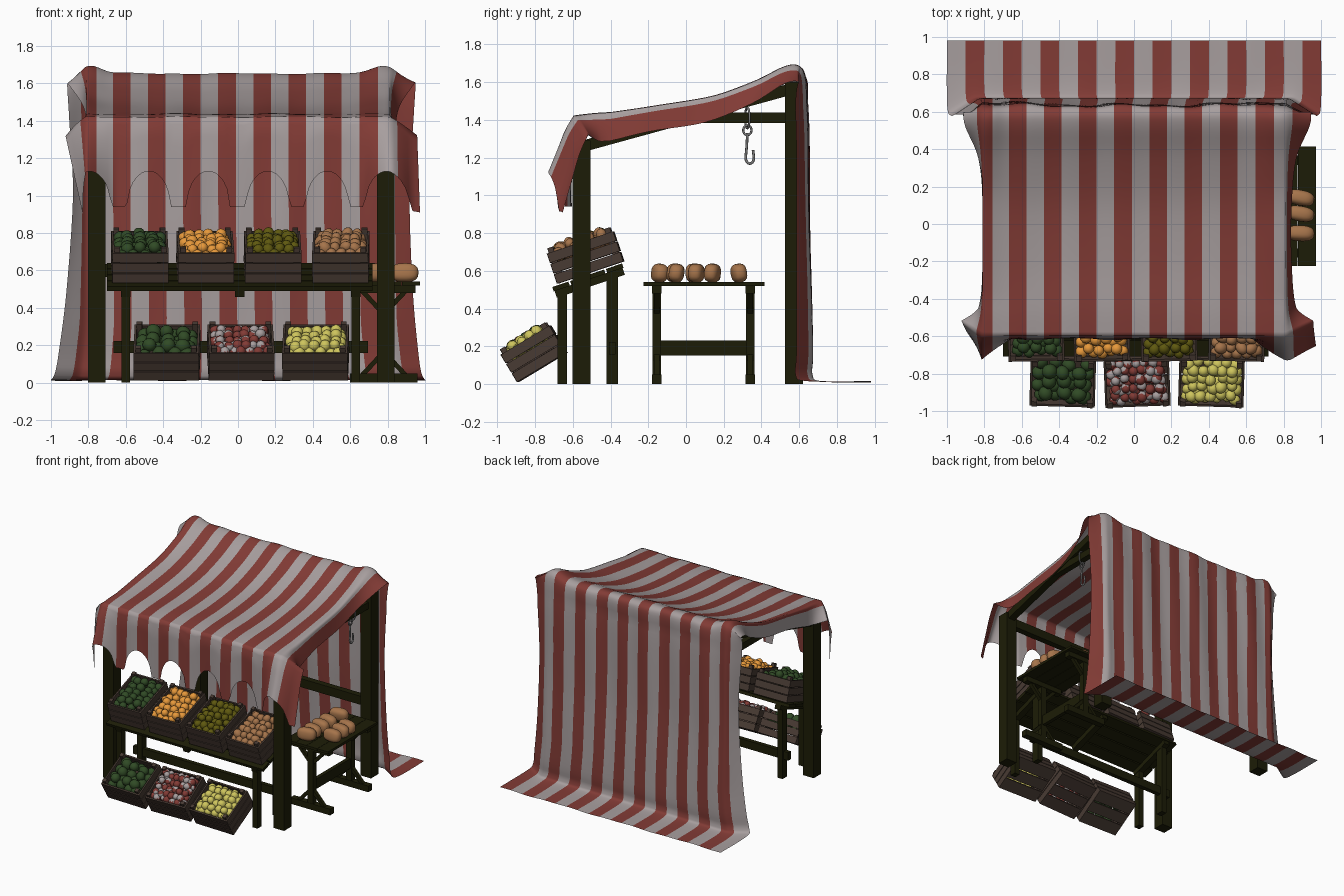
import bpy, bmesh, math, random
from mathutils import Matrix, Vector, Euler

random.seed(4)
if "Cube" in bpy.data.objects:
    bpy.data.objects.remove(bpy.data.objects["Cube"], do_unlink=True)


def material(name, r, g, b):
    m = bpy.data.materials.new(name)
    m.use_nodes = True
    m.diffuse_color = (r, g, b, 1)
    m.node_tree.nodes["Principled BSDF"].inputs["Base Color"].default_value = (r, g, b, 1)
    return m


WHITE = material("cloth_white", .39, .345, .345)
RED = material("cloth_red", .225, .044, .036)
WOOD = material("dark_wood", .012, .012, .002)
CRATE = material("crate_brown", .065, .043, .033)
GREEN = material("leaf_green", .03, .07, .019)
ORANGE = material("orange", .83, .33, .045)
OLIVE = material("olive", .115, .1, .005)
TAN = material("crust_tan", .38, .175, .07)
YELLOW = material("yellow", .62, .56, .11)
METAL = material("grey_metal", .2, .2, .2)


def finish(name, bm, mats, matrix=Matrix(), smooth=False):
    mesh = bpy.data.meshes.new(name)
    bm.to_mesh(mesh)
    bm.free()
    for m in mats:
        mesh.materials.append(m)
    for p in mesh.polygons:
        p.use_smooth = smooth
    ob = bpy.data.objects.new(name, mesh)
    bpy.context.collection.objects.link(ob)
    ob.matrix_world = matrix


def boxes(name, parts, mat=WOOD, matrix=Matrix()):
    """Each part is (centre, size) or (centre, size, rotation)."""
    bm = bmesh.new()
    for part in parts:
        rot = Euler(part[2]) if len(part) > 2 else Euler()
        bmesh.ops.create_cube(bm, size=1, matrix=Matrix.LocRotScale(Vector(part[0]), rot, Vector(part[1])))
    finish(name, bm, [mat], matrix)


# Stall frame
LX, RX, FY, BY = -.755, .79, -.553, .572
MX, SPAN = (LX + RX) / 2, RX - LX
for side, x in (("right", LX), ("left", RX)):
    boxes(side + "_front_post", [((x, FY, .645), (.095, .095, 1.29))])
    boxes(side + "_back_post", [((x, BY, .8), (.095, .095, 1.6))])
    boxes(side + "_rafter", [((x, 0, 1.41), (.06, 1.17, .06), (.268, 0, 0))])
    boxes(side + "_brace", [((x, .27, 1.41), (.05, .6, .055))])
boxes("front_rail", [((MX, FY, 1.24), (SPAN, .05, .07))])
boxes("back_top_rail", [((MX, BY, 1.56), (SPAN, .05, .07))])
boxes("back_low_rail", [((MX, BY, .6), (SPAN, .05, .07))])

# Striped cloth: rows of (y, z, half width, side drop) from front edge to floor
PROFILE = [Vector(p) for p in (
    (-.595, 1.42, .94, .1), (-.45, 1.435, .85, .15), (-.2, 1.445, .825, .13),
    (.1, 1.482, .825, .13), (.35, 1.56, .85, .1), (.52, 1.638, .92, .06),
    (.6, 1.648, .93, .05), (.645, 1.59, .93, .03), (.665, 1.4, .92, 0),
    (.67, 1, .9, 0), (.675, .5, .925, 0), (.675, .17, .96, 0),
    (.67, .05, .98, 0), (.72, .015, 1, 0), (.98, .012, 1, 0))]
SUB, STRIPES, VAL = 6, 20, 12


def clamp(v):
    return max(0, min(1, v))


def smooth_rows(points, steps):
    rows = []
    for i in range(len(points) - 1):
        a, b, c, d = (points[min(max(i + k, 0), len(points) - 1)] for k in (-1, 0, 1, 2))
        for s in range(steps):
            t = s / steps
            rows.append(.5 * (2 * b + (c - a) * t + (2 * a - 5 * b + 4 * c - d) * t * t
                              + (3 * b - a - 3 * c + d) * t ** 3))
    return rows + [points[-1]]


def cloth_point(row, u):
    y, z, width, drop = row
    edge = max(0, (abs(u) - .86) / .14)
    inner = max(.81, .86 * width)
    x = inner * min(1, abs(u) / .86) + (width - inner) * edge
    x = math.copysign(x, u) + (.018 - .03 * (1 - u ** 6)) * min(1, z)
    corner = math.exp(-((abs(u) - .83) / .09) ** 2)
    wrinkle = .006 * math.sin(11 * u + 3 * y) + .004 * math.sin(23 * u - 2 * z)
    sag = .07 * u ** 4 * (1 - edge * .5) * max(0, 1 - ((y - .1) / .5) ** 2)
    high = clamp((z - 1.5) / .15)
    if y > .61:
        # Curtain hangs straight in the middle; its edges wrap forward round the posts
        wrap = .09 * edge * clamp((y - .6) * 16) * clamp(1 - max(0, y - .68) * 4)
        y += wrinkle * min(1, z) - wrap - .03 * (1 - abs(u) ** 3) * clamp(z * 1.5 - .15) * (1 - high)
    else:
        y += .08 * edge * clamp((-.45 - y) / .15)
        z += wrinkle * .4 + sag
    z += .04 * corner * high
    return Vector((x, y, max(.008, z + wrinkle * .4 * clamp(y * 10 - 7) - drop * edge ** 1.2)))


def valance_point(t, u):
    top = cloth_point(PROFILE[0], u)
    flare = clamp((abs(u) - .68) / .2)
    edge = max(0, (abs(u) - .86) / .14)
    d = (top.x + .159) % .318 - .159
    d = abs(abs(d) - .159)
    bottom = .94 - .03 * edge + (.19 * math.sqrt(1 - (d / .115) ** 2) if d < .115 else 0)
    roll = math.sin(min(1, t * 3) * math.pi / 2)
    y = top.y - .018 * roll - .125 * t * flare + .008 * t * math.sin(14 * u)
    pull = .09 * t * edge if u < 0 else .015 * t * edge
    return Vector((top.x + pull, y, top.z + (bottom - top.z) * t))


bm = bmesh.new()
cols = [-1 + 2 * i / (SUB * STRIPES) for i in range(SUB * STRIPES + 1)]
grid = [[bm.verts.new(valance_point(1 - r / VAL, u)) for u in cols] for r in range(VAL)]
grid += [[bm.verts.new(cloth_point(row, u)) for u in cols] for row in smooth_rows(PROFILE, 5)]
for low, high in zip(grid, grid[1:]):
    for i in range(SUB * STRIPES):
        f = bm.faces.new((low[i], low[i + 1], high[i + 1], high[i]))
        f.material_index = (i // SUB) % 2
finish("striped_canopy", bm, [WHITE, RED], smooth=True)

# Sloped display bench
TILT = math.radians(18.7)
slope = Matrix.Translation((.01, -.52, .565)) @ Matrix.Rotation(TILT, 4, 'X')
boxes("bench_slats", [((0, -.15 + .1 * i, 0), (1.42, .09, .024)) for i in range(4)], WOOD, slope)
boxes("bench_bearers", [((x, 0, -.03), (.05, .38, .04)) for x in (-.61, 0, .62)], WOOD, slope)
for side, x in (("right", -.6), ("left", .63)):
    boxes(side + "_bench_front_leg", [((x, -.655, .25), (.045, .05, .5))])
    boxes(side + "_bench_back_leg", [((x, -.39, .285), (.045, .06, .57))])
boxes("bench_stretcher", [((.015, -.39, .19), (1.36, .035, .065))])

# Bread table on trestles
boxes("table_top", [((.63 + .098 * i, .095, .53), (.096, .64, .02)) for i in range(4)])
boxes("table_stretcher", [((.78, .09, .19), (.03, .5, .08))])
for side, y in (("front", -.155), ("back", .34)):
    parts = [((.78, y, .26), (.05, .045, .5)), ((.78, y, .025), (.36, .05, .05)),
             ((.78, y, .5), (.34, .05, .04))]
    for s in (-1, 1):
        parts.append(((.78 + s * .06, y, .1), (.025, .03, .17), (0, -s * .75, 0)))
        parts.append(((.78 + s * .06, y, .43), (.025, .03, .17), (0, s * .75, 0)))
    boxes(side + "_trestle", parts)

# Loaves, slightly boxy
bm = bmesh.new()
for x, y in [(.89, v) for v in (.14, .055, -.05)] + [(.72, v) for v in (.28, .14, .04, -.06, -.14)]:
    rot = Euler((random.uniform(-.2, .2), 0, random.uniform(-.25, .25)))
    loaf = bmesh.ops.create_icosphere(bm, subdivisions=3, radius=1)["verts"]
    for v in loaf:
        v.co = [math.copysign(abs(c) ** .75, c) for c in v.co]
    bmesh.ops.transform(bm, verts=loaf, matrix=Matrix.LocRotScale(
        Vector((x, y, .588)), rot, Vector((.075, .041, .05))))
finish("bread_loaves", bm, [TAN], smooth=True)


# Crates with produce
def crate(name, matrix, w, d):
    parts = [((0, d / 3 * i * .98, -.088), (w - .02, d / 3 - .014, .012)) for i in (-1, 0, 1)]
    for s in (-1, 1):
        for i in range(3):
            z = -.068 + i * .058
            parts.append(((0, s * (d / 2 - .006), z), (w, .012, .052)))
            parts.append(((s * (w / 2 - .006), 0, z), (.012, d - .024, .052)))
        for t in (-1, 1):
            parts.append(((s * (w / 2 - .026), t * (d / 2 - .026), .005), (.03, .03, .19)))
    boxes(name, parts, CRATE, matrix)


def produce(name, matrix, w, d, radius, mats, stretch):
    bm = bmesh.new()
    nx, ny = int((w - .03) / (radius * 1.75)), int((d - .03) / (radius * 1.75))
    for layer in range(2):
        for i in range(nx - layer):
            for j in range(ny - layer):
                x = (i - (nx - layer - 1) / 2) * (w - .03 - 2 * radius) / (nx - 1)
                y = (j - (ny - layer - 1) / 2) * (d - .03 - 2 * radius) / (ny - 1)
                jit = [random.uniform(-.3, .3) * radius for _ in range(3)]
                pos = Vector((x + jit[0], y + jit[1], .108 - radius * (1.95 - layer * .95) + jit[2]))
                rot = Euler([random.uniform(0, 6) for _ in range(3)])
                new = bmesh.ops.create_icosphere(bm, subdivisions=2, radius=radius * random.uniform(.92, 1.12),
                                                 matrix=Matrix.LocRotScale(pos, rot, Vector((stretch, 1, 1))))
                if len(mats) > 1:
                    axis = rot.to_matrix() @ Vector((1, 0, 0))
                    for f in {f for v in new["verts"] for f in v.link_faces}:
                        f.material_index = (f.calc_center_median() - pos).dot(axis) > radius * .2
    finish(name, bm, mats, matrix, smooth=True)


def fill(label, x, y, z, tilt, turn, w, d, radius, mats, stretch=1):
    m = Matrix.Translation((x, y, z)) @ Matrix.Rotation(turn, 4, 'Z') @ Matrix.Rotation(tilt, 4, 'X')
    crate(label + "_crate", m, w, d)
    produce(label, m, w, d, radius, mats, stretch)


UPPER = (("limes", -.525, GREEN, .032, 1), ("oranges", -.175, ORANGE, .03, 1),
         ("olives", .185, OLIVE, .029, 1.1), ("potatoes", .55, TAN, .03, 1.25))
for label, x, mat, r, stretch in UPPER:
    fill(label, x, -.535, .68, TILT, random.uniform(-.03, .03), .3, .37, r, [mat], stretch)
LOWER = (("cabbages", -.38, [GREEN], .037, -.03), ("radishes", .015, [RED, WHITE], .026, .04),
         ("lemons", .415, [YELLOW], .03, -.03))
for label, x, mats, r, turn in LOWER:
    fill(label, x, -.81, .169, math.radians(31), turn, .35, .3, r, mats, 1.1)


# Hanging hook and chain
def wire(name, points, radius, cyclic=False):
    cu = bpy.data.curves.new(name, 'CURVE')
    cu.dimensions, cu.bevel_depth, cu.bevel_resolution = '3D', radius, 2
    sp = cu.splines.new('POLY')
    sp.points.add(len(points) - 1)
    for p, co in zip(sp.points, points):
        p.co = (*co, 1)
    sp.use_cyclic_u = cyclic
    cu.materials.append(METAL)
    bpy.context.collection.objects.link(bpy.data.objects.new(name, cu))


def ring(name, z, rx, ry, rz):
    angles = [math.tau * i / 16 for i in range(16)]
    wire(name, [(RX + rx * math.cos(a), .325 + ry * math.cos(a), z + rz * math.sin(a)) for a in angles], .006, True)


ring("beam_ring", 1.41, .038, .012, .055)
ring("chain_link", 1.345, 0, .022, .026)
arc = [(RX, .338 + .022 * math.cos(a), 1.2 - .032 * math.sin(a))
       for a in [math.pi * (1 - i / 10) for i in range(11)]]
wire("hook", [(RX, .325, 1.33), (RX, .322, 1.26)] + arc + [(RX, .355, 1.24)], .007)
